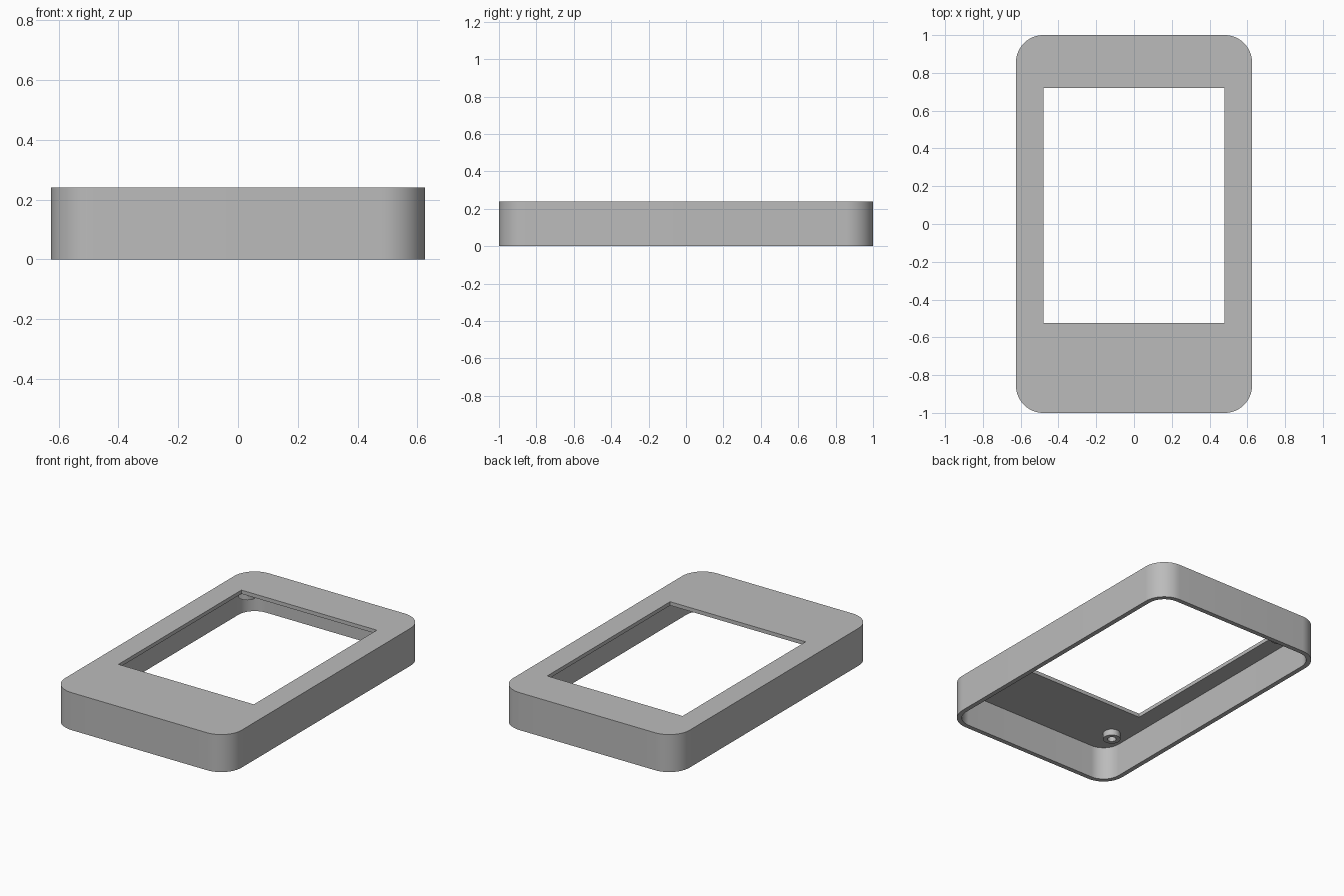
import bpy
import math

cube = bpy.data.objects.get("Cube")
if cube:
    bpy.data.objects.remove(cube, do_unlink=True)

WIDTH, LENGTH, HEIGHT = 1.25, 2.0, 0.24
CORNER, WALL, PLATE = 0.145, 0.03, 0.024

grey = bpy.data.materials.new("plain grey")
grey.use_nodes = True
grey.diffuse_color = (0.5, 0.5, 0.5, 1)
grey.node_tree.nodes["Principled BSDF"].inputs["Base Color"].default_value = (0.5, 0.5, 0.5, 1)


def rounded_rect(inset, steps=16):
    """Outline of the case, pulled in by the inset."""
    r = CORNER - inset
    cx, cy = WIDTH / 2 - CORNER, LENGTH / 2 - CORNER
    points = []
    for i, (sx, sy) in enumerate([(1, 1), (-1, 1), (-1, -1), (1, -1)]):
        for k in range(steps + 1):
            a = math.pi / 2 * (i + k / steps)
            points.append((sx * cx + r * math.cos(a), sy * cy + r * math.sin(a)))
    return points


def circle(x, y, r, sides=32):
    return [(x + r * math.cos(math.tau * k / sides),
             y + r * math.sin(math.tau * k / sides)) for k in range(sides)]


def extrude_outline(name, outlines, z0, z1):
    """Solid between two heights; the second outline becomes a hole."""
    curve = bpy.data.curves.new(name, "CURVE")
    curve.dimensions = "2D"
    curve.fill_mode = "BOTH"
    curve.extrude = (z1 - z0) / 2
    for outline in outlines:
        spline = curve.splines.new("POLY")
        spline.points.add(len(outline) - 1)
        for point, (x, y) in zip(spline.points, outline):
            point.co = (x, y, 0, 1)
        spline.use_cyclic_u = True
    obj = bpy.data.objects.new(name, curve)
    bpy.context.collection.objects.link(obj)
    obj.location.z = (z0 + z1) / 2
    bpy.ops.object.select_all(action="DESELECT")
    obj.select_set(True)
    bpy.context.view_layer.objects.active = obj
    bpy.ops.object.convert(target="MESH")
    obj = bpy.context.object
    obj.name = name
    obj.data.materials.clear()
    obj.data.materials.append(grey)
    bpy.ops.object.shade_smooth_by_angle(angle=math.radians(30))
    return obj


# Outer wall, open underneath
extrude_outline("side_wall", [rounded_rect(0), rounded_rect(WALL)], 0, HEIGHT)

# Face plate with the screen window
window = [(-0.48, -0.525), (0.48, -0.525), (0.48, 0.72), (-0.48, 0.72)]
extrude_outline("face_plate", [rounded_rect(WALL), window], HEIGHT - PLATE, HEIGHT)

# Hollow screw posts under the four corners of the plate
for side, sx in (("left", 1), ("right", -1)):
    for end, sy in (("back", 1), ("front", -1)):
        x, y = sx * 0.48, sy * 0.78
        extrude_outline(f"screw_post_{end}_{side}",
                        [circle(x, y, 0.052), circle(x, y, 0.026)],
                        HEIGHT - PLATE - 0.04, HEIGHT - PLATE)
